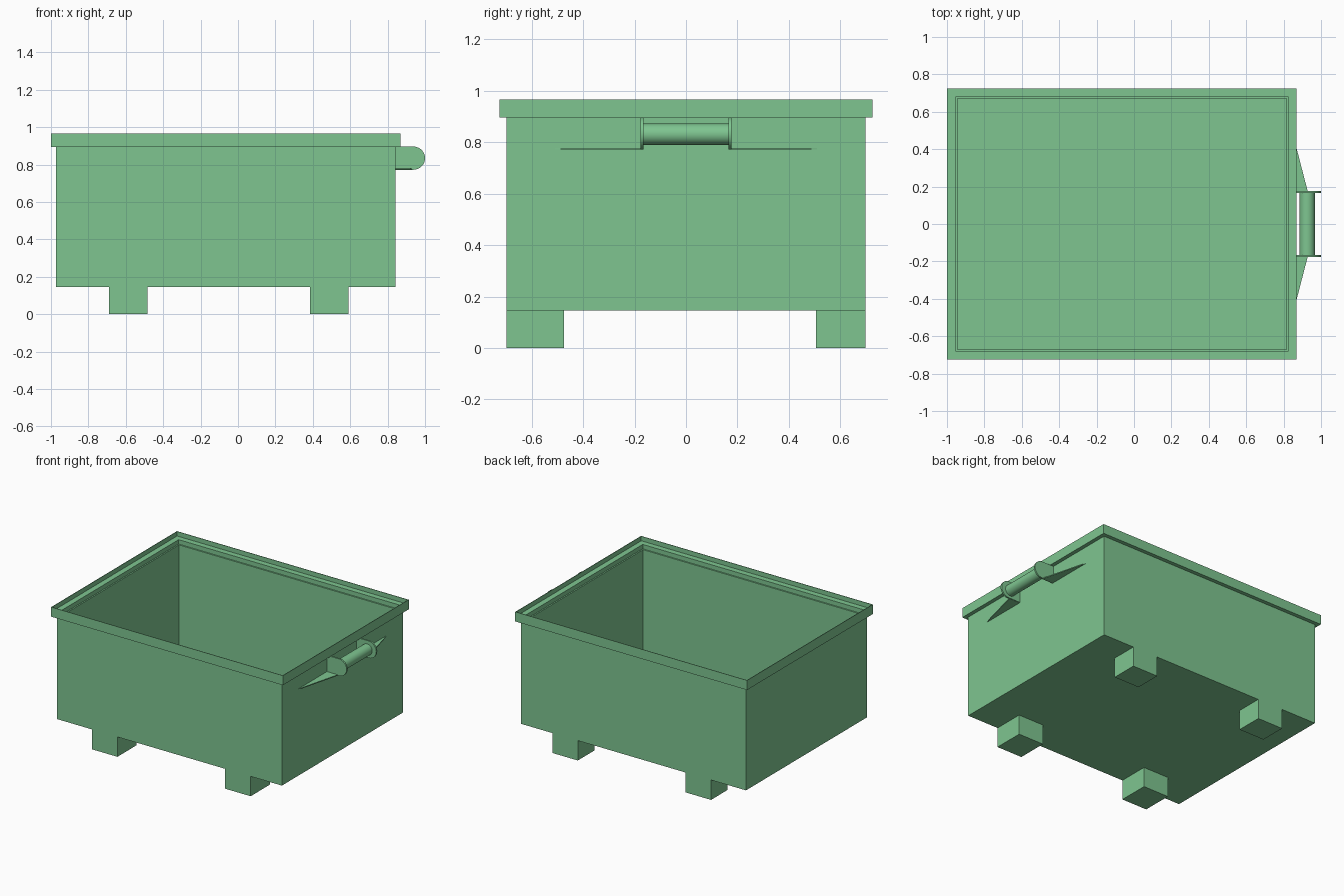
import bpy, bmesh
from math import pi, sin, cos

if "Cube" in bpy.data.objects:
    bpy.data.objects.remove(bpy.data.objects["Cube"])

X0, X1, Y = -1.0, 0.87, 0.725   # outer outline of the rim


def make_object(name, bm):
    bmesh.ops.recalc_face_normals(bm, faces=bm.faces)
    me = bpy.data.meshes.new(name)
    bm.to_mesh(me)
    bm.free()
    ob = bpy.data.objects.new(name, me)
    bpy.context.collection.objects.link(ob)
    me.materials.append(paint)
    return ob


def rect_loft(name, profile, closed):
    """Sweep a profile of (inset, z) points round the rectangular outline."""
    bm = bmesh.new()
    rings = []
    for d, z in profile:
        corners = [(X0 + d, -Y + d), (X1 - d, -Y + d), (X1 - d, Y - d), (X0 + d, Y - d)]
        rings.append([bm.verts.new((x, y, z)) for x, y in corners])
    pairs = list(zip(rings, rings[1:]))
    if closed:
        pairs.append((rings[-1], rings[0]))
    else:
        bm.faces.new(rings[0])
        bm.faces.new(rings[-1])
    for a, b in pairs:
        for i in range(4):
            j = (i + 1) % 4
            bm.faces.new((a[i], a[j], b[j], b[i]))
    return make_object(name, bm)


def extrude(name, points, offset):
    """Solid from a planar outline pushed along an offset vector."""
    bm = bmesh.new()
    face = bm.faces.new([bm.verts.new(p) for p in points])
    geo = bmesh.ops.extrude_face_region(bm, geom=[face])["geom"]
    bmesh.ops.translate(bm, vec=offset, verts=[v for v in geo if isinstance(v, bmesh.types.BMVert)])
    return make_object(name, bm)


def smooth(ob):
    bpy.ops.object.select_all(action='DESELECT')
    ob.select_set(True)
    bpy.context.view_layer.objects.active = ob
    bpy.ops.object.shade_smooth_by_angle(angle=0.6)


paint = bpy.data.materials.new("green_paint")
paint.diffuse_color = (0.21, 0.56, 0.28, 1)
paint.use_nodes = True
paint.node_tree.nodes["Principled BSDF"].inputs["Base Color"].default_value = paint.diffuse_color

# Open tub with thin walls and floor
rect_loft("tub", [(0.028, 0.145), (0.028, 0.90), (0.055, 0.90), (0.055, 0.17)], False)

# Rim: thin upright lip with a ledge inside
rect_loft("rim", [(0, 0.895), (0, 0.965), (0.004, 0.965), (0.004, 0.932),
                  (0.045, 0.932), (0.045, 0.895)], True)

# Feet
for side, y0, y1 in (("front", -0.697, -0.475), ("back", 0.505, 0.697)):
    for end, x0 in (("left", -0.69), ("right", 0.385)):
        extrude(f"{side}_{end}_foot",
                [(x0, y0, 0), (x0 + 0.205, y0, 0), (x0 + 0.205, y1, 0), (x0, y1, 0)],
                (0, 0, 0.145))

# Handle brackets with rounded ends, and flat gussets beside them
WALL = 0.842
for s, side in ((-1, "front"), (1, "back")):
    arc = [(0.938 + 0.062 * cos(a), 0.834 + 0.062 * sin(a))
           for a in (-pi / 2 + pi * i / 16 for i in range(17))]
    outline = [(WALL, 0.772)] + arc + [(WALL, 0.896)]
    smooth(extrude(f"{side}_handle_bracket",
                   [(x, s * 0.165, z) for x, z in outline], (0, s * 0.012, 0)))
    extrude(f"{side}_handle_gusset",
            [(WALL, s * 0.17, 0.771), (0.93, s * 0.17, 0.771), (WALL, s * 0.51, 0.771)],
            (0, 0, 0.007))

# Handle bar
bar = [(0.926 + 0.041 * cos(a), -0.168, 0.831 + 0.041 * sin(a))
       for a in (2 * pi * i / 32 for i in range(32))]
smooth(extrude("handle_bar", bar, (0, 0.336, 0)))
